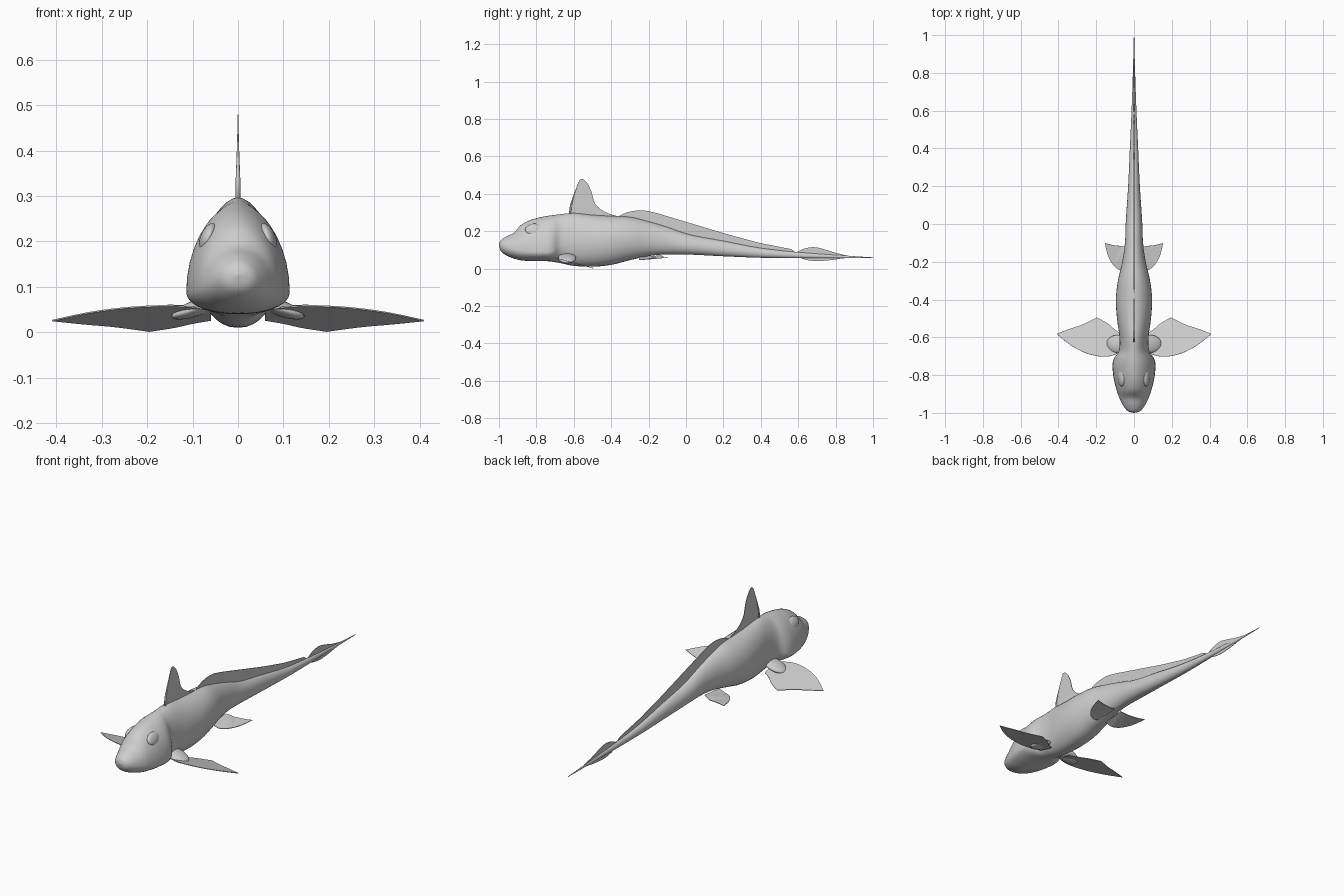
import bpy, bmesh, math
from mathutils import Vector

if "Cube" in bpy.data.objects:
    bpy.data.objects.remove(bpy.data.objects["Cube"])

grey = bpy.data.materials.new("soft_grey")
grey.diffuse_color = (0.62, 0.62, 0.62, 1)
grey.use_nodes = True
grey.node_tree.nodes["Principled BSDF"].inputs["Base Color"].default_value = grey.diffuse_color


def smooth_path(pts, steps=5):
    """Catmull-Rom curve through points of any dimension."""
    p = [pts[0]] + list(pts) + [pts[-1]]
    out = []
    for i in range(1, len(p) - 2):
        for s in range(steps):
            t = s / steps
            out.append(tuple(
                0.5 * (2 * b + (c - a) * t + (2 * a - 5 * b + 4 * c - d) * t * t
                       + (3 * b - a - 3 * c + d) * t ** 3)
                for a, b, c, d in zip(p[i - 1], p[i], p[i + 1], p[i + 2])))
    return out + [tuple(pts[-1])]


def finish(name, bm, smooth):
    bmesh.ops.recalc_face_normals(bm, faces=bm.faces)
    for f in bm.faces:
        f.smooth = smooth
    me = bpy.data.meshes.new(name)
    bm.to_mesh(me)
    bm.free()
    ob = bpy.data.objects.new(name, me)
    me.materials.append(grey)
    bpy.context.collection.objects.link(ob)
    return ob


def fin(name, points, thickness=0.003):
    """Thin plate from a closed 3D outline."""
    bm = bmesh.new()
    face = bm.faces.new([bm.verts.new(p) for p in points])
    bmesh.ops.triangulate(bm, faces=[face])
    ob = finish(name, bm, False)
    mod = ob.modifiers.new("thickness", 'SOLIDIFY')
    mod.thickness = thickness
    mod.offset = 0
    return ob


def ellipsoid(name, centre, size, tilt=0.0):
    bm = bmesh.new()
    bmesh.ops.create_uvsphere(bm, u_segments=24, v_segments=14, radius=1)
    ob = finish(name, bm, True)
    ob.location, ob.scale, ob.rotation_euler = centre, size, (0, tilt, 0)
    return ob


# Body: lofted sections (y, bottom, top, half width, height of widest point)
SECTIONS = [
    (-1.00, .125, .128, .002, .126), (-.99, .094, .152, .034, .122),
    (-.96, .070, .172, .058, .112), (-.92, .054, .192, .078, .102),
    (-.88, .044, .235, .092, .096), (-.82, .040, .264, .107, .090),
    (-.75, .040, .280, .114, .088), (-.71, .036, .286, .105, .098),
    (-.67, .029, .291, .080, .125), (-.60, .015, .297, .077, .140),
    (-.50, .010, .287, .090, .145), (-.40, .020, .281, .096, .150),
    (-.30, .045, .276, .085, .155), (-.20, .067, .252, .062, .150),
    (-.10, .076, .222, .048, .140), (.02, .075, .182, .043, .122),
    (.20, .066, .148, .031, .102), (.40, .058, .110, .022, .083),
    (.60, .056, .088, .013, .071), (.80, .056, .073, .006, .064),
    (1.00, .057, .060, .001, .0585),
]
SIDES = 36
bm = bmesh.new()
rings = []
for y, lo, hi, w, mid in smooth_path(SECTIONS, 4):
    ring = []
    for k in range(SIDES):
        a = 2 * math.pi * k / SIDES
        c, s = math.cos(a), math.sin(a)
        power = 1.1 if s > 0 else 0.9
        x = math.copysign(w * abs(c) ** power, c)
        z = mid + s * ((hi - mid) if s > 0 else (mid - lo))
        ring.append(bm.verts.new((x, y, z)))
    rings.append(ring)
for r0, r1 in zip(rings, rings[1:]):
    for k in range(SIDES):
        j = (k + 1) % SIDES
        bm.faces.new((r0[k], r0[j], r1[j], r1[k]))
bm.faces.new(rings[0])
bm.faces.new(rings[-1])
finish("body", bm, True)

# Upright fins along the back and tail, outlined in (y, z)
UPRIGHT = {
    "front_dorsal_fin": (
        [(-.625, .285), (-.615, .34), (-.60, .39), (-.575, .46), (-.558, .48),
         (-.53, .46), (-.505, .41), (-.49, .355), (-.46, .32), (-.42, .297),
         (-.36, .278)],
        [(-.36, .25), (-.62, .26)]),
    "rear_dorsal_fin": (
        [(-.37, .276), (-.31, .302), (-.24, .311), (-.17, .300), (0, .250),
         (.20, .190), (.35, .148), (.50, .115), (.56, .104), (.585, .085)],
        [(.585, .075), (.40, .09), (.20, .125), (.02, .16), (-.20, .23), (-.36, .25)]),
    "upper_tail_fin": (
        [(.585, .083), (.62, .102), (.66, .113), (.70, .113), (.75, .100),
         (.82, .079), (.90, .064), (.98, .060)],
        [(.98, .058), (.80, .062), (.60, .070)]),
    "lower_tail_fin": (
        [(.61, .060), (.63, .050), (.67, .042), (.71, .040), (.78, .046),
         (.84, .055), (.90, .058)],
        [(.90, .060), (.62, .068)]),
}
for name, (edge, base) in UPRIGHT.items():
    fin(name, [(0, y, z) for y, z in smooth_path(edge) + base])

# Stiff spine on the leading edge of the front dorsal fin
bm = bmesh.new()
spine = [(-.622, .28, .006), (-.615, .34, .005), (-.60, .39, .003), (-.575, .46, .001)]
rows = [[bm.verts.new((r * math.cos(a), y + r * math.sin(a), z))
         for a in [i * math.pi / 4 for i in range(8)]] for y, z, r in spine]
for r0, r1 in zip(rows, rows[1:]):
    for k in range(8):
        bm.faces.new((r0[k], r0[(k + 1) % 8], r1[(k + 1) % 8], r1[k]))
bm.faces.new(rows[0])
bm.faces.new(rows[-1])
finish("dorsal_spine", bm, True)

# Paired fins, outlined in (x, y): leading edge, outer edge, inner edge
PECTORAL = (
    smooth_path([(.06, -.67), (.11, -.695), (.17, -.702), (.25, -.685),
                 (.33, -.645), (.41, -.582)])
    + smooth_path([(.40, -.578), (.34, -.555), (.27, -.532), (.195, -.495)])
    + smooth_path([(.19, -.498), (.14, -.527), (.10, -.56), (.06, -.585)]))
PELVIC = (
    smooth_path([(.02, -.25), (.06, -.248), (.10, -.228), (.135, -.175), (.155, -.10)])
    + smooth_path([(.15, -.102), (.11, -.112), (.06, -.118), (.02, -.13)]))

for side, s in (("right", 1), ("left", -1)):
    fin(side + "_pectoral_fin",
        [(s * x, y, .055 - .27 * (y + .69)) for x, y in PECTORAL])
    fin(side + "_pelvic_fin",
        [(s * x, y, .046 + .09 * (y + .25) + .02 * max(0, 1 - x / .06))
         for x, y in PELVIC])
    # fleshy fin root and eye bulge
    ellipsoid(side + "_pectoral_root", (s * .085, -.635, .056),
              (.065, .048, .018), s * math.radians(20))
    ellipsoid(side + "_eye", (s * .066, -.81, .208), (.017, .05, .034),
              s * math.radians(-22))
